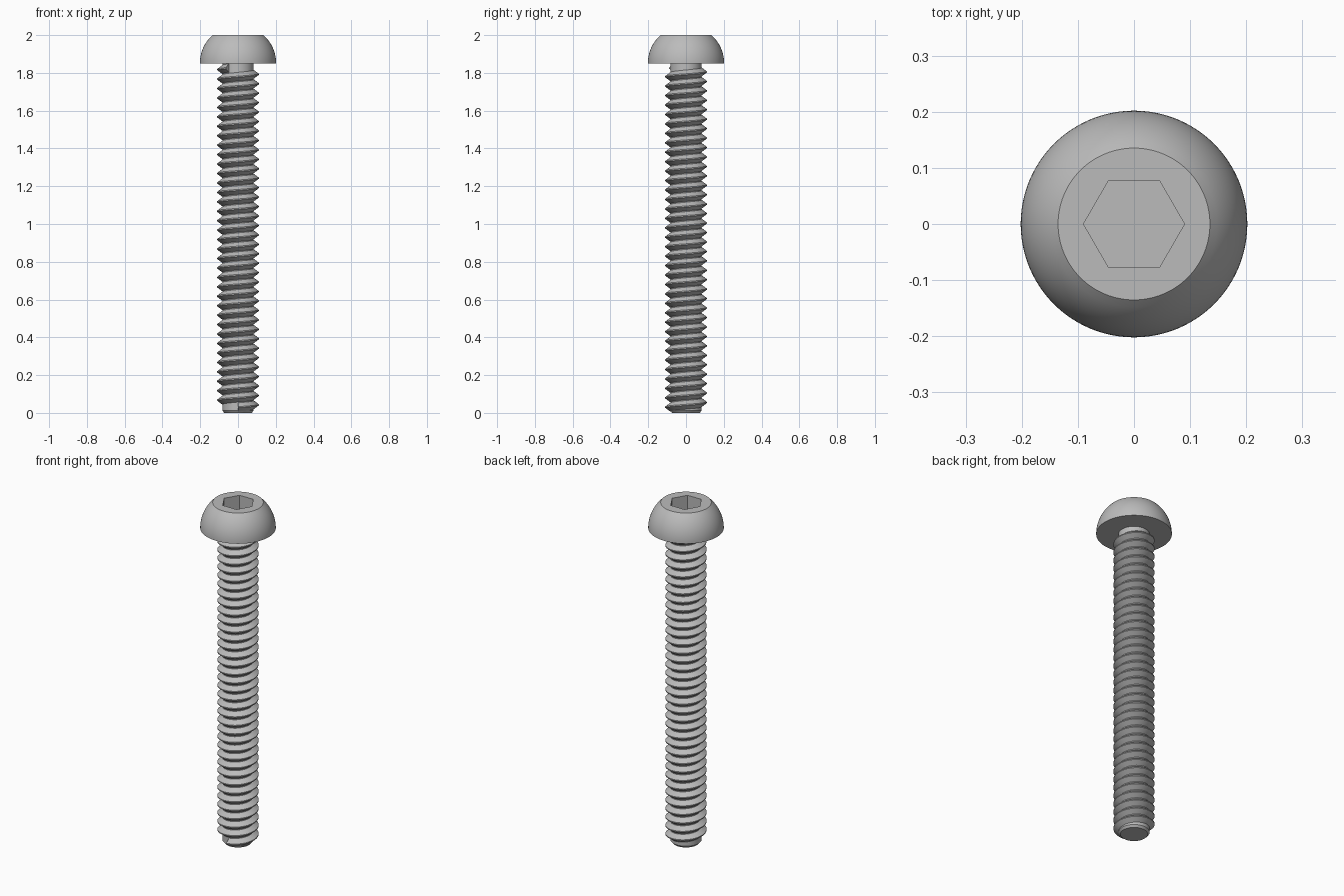
import bpy, bmesh
from math import cos, sin, pi, sqrt, radians

if "Cube" in bpy.data.objects:
    bpy.data.objects.remove(bpy.data.objects["Cube"], do_unlink=True)

SEGS = 96
HEAD_Z, TOP_Z, HEAD_R = 1.85, 2.0, 0.202
CORE_R, THREAD_R, PITCH = 0.083, 0.11, 0.05

steel = bpy.data.materials.new("steel grey")
steel.diffuse_color = (0.5, 0.5, 0.5, 1)
steel.use_nodes = True
steel.node_tree.nodes["Principled BSDF"].inputs["Base Color"].default_value = (0.5, 0.5, 0.5, 1)


def circle(r, z):
    return [(r * cos(2 * pi * i / SEGS), r * sin(2 * pi * i / SEGS), z) for i in range(SEGS)]


def hexagon(r, z):
    """Ring of the same point count lying on a hexagon with corners on x."""
    ring = []
    for i in range(SEGS):
        a = 2 * pi * i / SEGS
        d = r * cos(pi / 6) / cos(a % (pi / 3) - pi / 6)
        ring.append((d * cos(a), d * sin(a), z))
    return ring


def loft(name, rings, angle):
    """Skin a list of closed rings and cap both ends."""
    bm = bmesh.new()
    loops = [[bm.verts.new(p) for p in ring] for ring in rings]
    for a, b in zip(loops, loops[1:]):
        for i in range(len(a)):
            j = (i + 1) % len(a)
            bm.faces.new((a[i], a[j], b[j], b[i]))
    bm.faces.new(loops[0][::-1])
    bm.faces.new(loops[-1])
    bmesh.ops.recalc_face_normals(bm, faces=bm.faces)
    mesh = bpy.data.meshes.new(name)
    bm.to_mesh(mesh)
    bm.free()
    mesh.materials.append(steel)
    obj = bpy.data.objects.new(name, mesh)
    bpy.context.collection.objects.link(obj)
    bpy.ops.object.select_all(action="DESELECT")
    obj.select_set(True)
    bpy.context.view_layer.objects.active = obj
    bpy.ops.object.shade_smooth_by_angle(angle=radians(angle))
    return obj


# Domed head with a hexagonal socket
height = TOP_Z - HEAD_Z
dome = [circle(sqrt(HEAD_R ** 2 - (height * k / 12) ** 2), HEAD_Z + height * k / 12)
        for k in range(13)]
loft("head", dome + [hexagon(0.09, TOP_Z), hexagon(0.09, TOP_Z - 0.1)], 25)

# Shank core with a chamfered tip
loft("shank", [circle(0.073, 0), circle(CORE_R, 0.012), circle(CORE_R, HEAD_Z)], 25)

# Right-handed helical thread
STEPS = 40
START_Z, END_Z = 0.03, 1.825
START_A = -pi / 2
root, crest = 0.023, 0.003
section = [(CORE_R - 0.004, -root), (CORE_R, -root), (THREAD_R, -crest),
           (THREAD_R, crest), (CORE_R, root), (CORE_R - 0.004, root)]
rings = []
for k in range(int((END_Z - START_Z) / PITCH * STEPS) + 1):
    a = START_A + 2 * pi * k / STEPS
    z = START_Z + PITCH * k / STEPS
    rings.append([(r * cos(a), r * sin(a), z + dz) for r, dz in section])
loft("thread", rings, 25)
